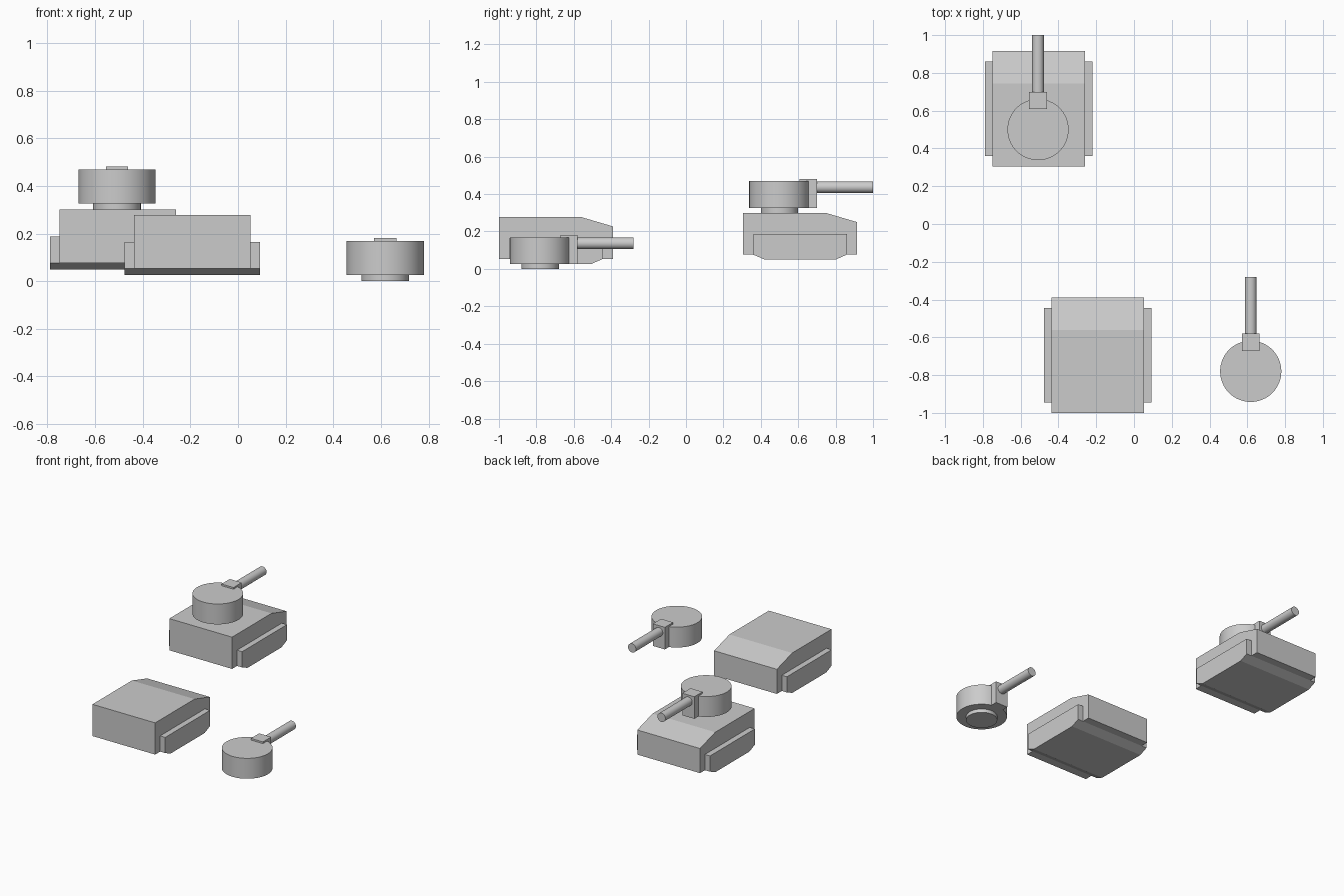
import bpy, bmesh
from mathutils import Matrix, Vector

if "Cube" in bpy.data.objects:
    bpy.data.objects.remove(bpy.data.objects["Cube"])


def finish(bm, name, loc, smooth=False):
    bmesh.ops.recalc_face_normals(bm, faces=bm.faces)
    mesh = bpy.data.meshes.new(name)
    bm.to_mesh(mesh)
    bm.free()
    ob = bpy.data.objects.new(name, mesh)
    ob.location = loc
    bpy.context.collection.objects.link(ob)
    if smooth:
        bpy.ops.object.select_all(action='DESELECT')
        ob.select_set(True)
        bpy.context.view_layer.objects.active = ob
        bpy.ops.object.shade_smooth_by_angle()
    return ob


def side_profile(name, points, width, loc):
    """Extrude a closed (y, z) outline along x, centred on x = 0."""
    bm = bmesh.new()
    face = bm.faces.new([bm.verts.new((-width / 2, y, z)) for y, z in points])
    ext = bmesh.ops.extrude_face_region(bm, geom=[face])
    verts = [g for g in ext['geom'] if isinstance(g, bmesh.types.BMVert)]
    bmesh.ops.translate(bm, verts=verts, vec=(width, 0, 0))
    return finish(bm, name, loc)


def cylinder(name, radius, start, end, loc, sides=64):
    """Capped cylinder between two points."""
    start, end = Vector(start), Vector(end)
    axis = end - start
    rot = Vector((0, 0, 1)).rotation_difference(axis).to_matrix().to_4x4()
    bm = bmesh.new()
    bmesh.ops.create_cone(bm, cap_ends=True, segments=sides, radius1=radius,
                          radius2=radius, depth=axis.length,
                          matrix=Matrix.Translation((start + end) / 2) @ rot)
    return finish(bm, name, loc, True)


def hull(prefix, loc):
    # upper body with sloped nose
    side_profile(prefix + "_hull",
                 [(-.305, .026), (.305, .026), (.305, .2), (.135, .25), (-.305, .25)],
                 .49, loc)
    # wider lower body with chamfered track ends
    side_profile(prefix + "_tracks",
                 [(-.25, .026), (-.19, 0), (.19, 0), (.25, .026), (.25, .137), (-.25, .137)],
                 .57, loc)


def turret(prefix, loc):
    cylinder(prefix + "_turret_neck", .1, (0, 0, 0), (0, 0, .025), loc)
    cylinder(prefix + "_turret_drum", .162, (0, 0, .025), (0, 0, .169), loc)
    # gun mount block and barrel
    side_profile(prefix + "_gun_mount",
                 [(.108, .025), (.2, .025), (.2, .181), (.108, .181)], .094, loc)
    cylinder(prefix + "_gun_barrel", .031, (0, .15, .137), (0, .5, .137), loc, 32)


# assembled vehicle
hull("assembled", (-.505, .61, .05))
turret("assembled", (-.508, .5, .3))

# separate hull and turret
hull("loose", (-.192, -.695, .027))
turret("loose", (.618, -.78, 0))
